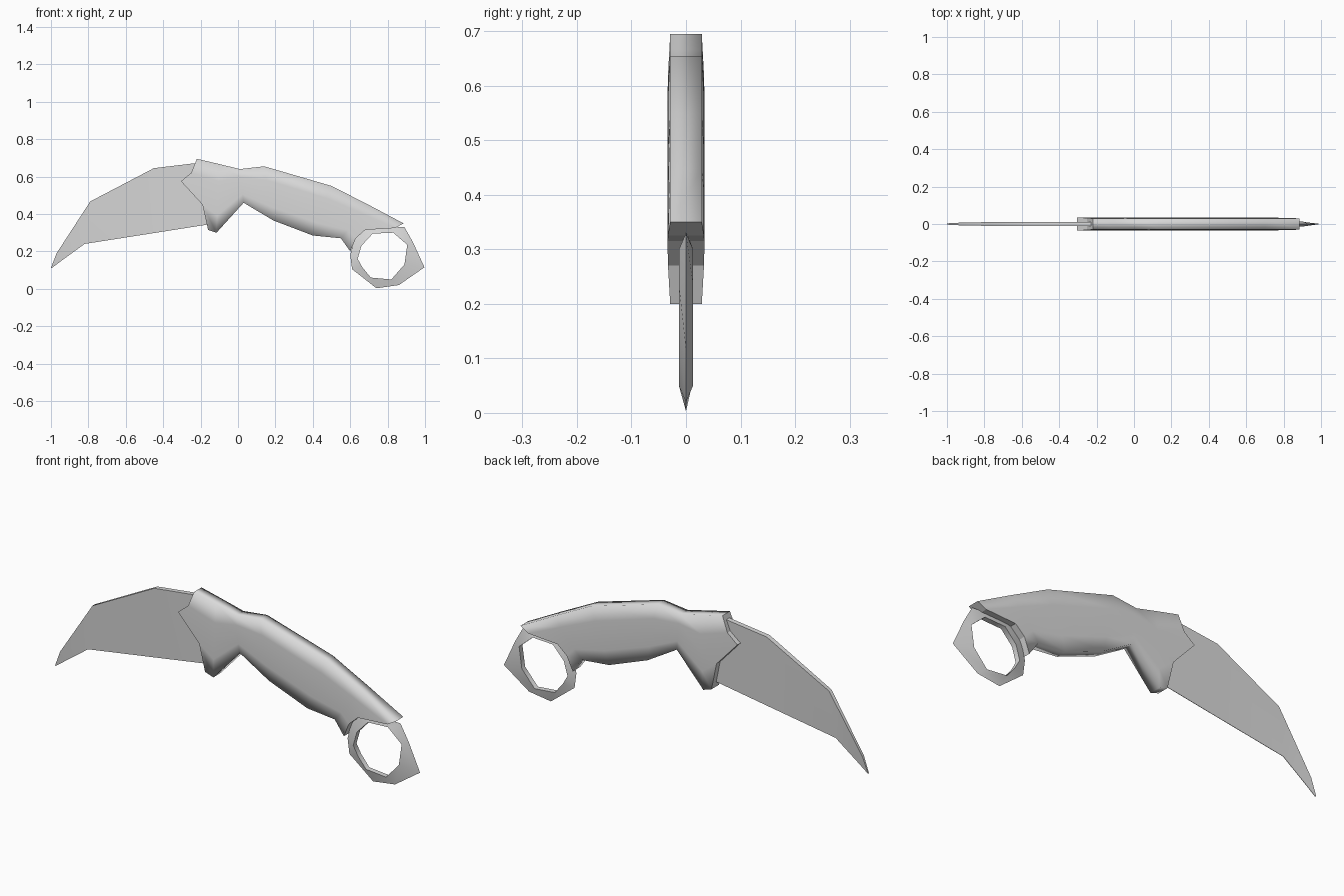
import bpy, bmesh
from mathutils import Vector

cube = bpy.data.objects.get("Cube")
if cube:
    bpy.data.objects.remove(cube, do_unlink=True)

steel = bpy.data.materials.new("light_grey")
steel.use_nodes = True
GREY = (0.7, 0.7, 0.7, 1)
steel.diffuse_color = GREY
steel.node_tree.nodes["Principled BSDF"].inputs["Base Color"].default_value = GREY


def finish(bm, name):
    """Turn a bmesh into a smooth shaded object."""
    bmesh.ops.recalc_face_normals(bm, faces=bm.faces)
    for f in bm.faces:
        f.smooth = True
    mesh = bpy.data.meshes.new(name)
    bm.to_mesh(mesh)
    bm.free()
    mesh.materials.append(steel)
    ob = bpy.data.objects.new(name, mesh)
    bpy.context.collection.objects.link(ob)
    return ob


def loft(sections, closed):
    """Skin rings of points; a closed loft joins the last ring to the first."""
    bm = bmesh.new()
    rings = [[bm.verts.new(p) for p in s] for s in sections]
    n = len(rings[0])
    pairs = list(zip(rings, rings[1:])) + ([(rings[-1], rings[0])] if closed else [])
    for a, b in pairs:
        for i in range(n):
            j = (i + 1) % n
            bm.faces.new((a[i], a[j], b[j], b[i]))
    if not closed:
        # End caps are strips between the two sides, with crisp borders
        for ring in (rings[0], rings[-1]):
            for i in range(n // 2 - 1):
                f = bm.faces.new((ring[i], ring[i + 1], ring[n - 2 - i], ring[n - 1 - i]))
                for e in f.edges:
                    if any(g not in (f,) for g in e.link_faces):
                        e.smooth = False
    return bm


# Blade: spine and cutting edge points with the spine's half thickness
blade_stations = [
    ((-1.0, 0.112), (-0.997, 0.11), 0.003),
    ((-0.97, 0.19), (-0.93, 0.16), 0.006),
    ((-0.79, 0.467), (-0.82, 0.24), 0.010),
    ((-0.45, 0.645), (-0.45, 0.298), 0.012),
    ((-0.2, 0.675), (-0.14, 0.347), 0.012),
]
sections = []
for (sx, sz), (ex, ez), t in blade_stations:
    sections.append([(sx, -t, sz), (ex, -0.001, ez), (ex, 0.001, ez), (sx, t, sz)])
blade = finish(loft(sections, False), "blade")

# Handle: columns running from the back edge to the belly
front_end = [(-0.22, 0.695), (-0.25, 0.62), (-0.305, 0.575), (-0.19, 0.45), (-0.16, 0.315)]
rear_end = [(0.885, 0.35), (0.84, 0.325), (0.68, 0.315), (0.63, 0.27), (0.6, 0.2)]
middle = [
    ((-0.1, 0.667), (-0.115, 0.3)),
    ((0.01, 0.64), (0.03, 0.46)),
    ((0.14, 0.655), (0.19, 0.365)),
    ((0.5, 0.55), (0.4, 0.285)),
    ((0.7, 0.448), (0.55, 0.27)),
]
columns = [front_end]
for top, low in middle:
    columns.append([Vector(top).lerp(Vector(low), i / 4) for i in range(5)])
columns.append(rear_end)
half_width = [0.029, 0.033, 0.034, 0.033, 0.029]
sections = []
for col in columns:
    side = [(p[0], -w, p[1]) for p, w in zip(col, half_width)]
    sections.append(side + [(x, -y, z) for x, y, z in reversed(side)])
handle = finish(loft(sections, False), "handle")

# Finger ring: flat inside, tapering to a ridge outside
inner = [(0.64, 0.16), (0.66, 0.23), (0.72, 0.295), (0.83, 0.3),
         (0.905, 0.235), (0.89, 0.13), (0.82, 0.05), (0.71, 0.06)]
outer = [(0.6, 0.18), (0.62, 0.26), (0.69, 0.335), (0.89, 0.33),
         (0.935, 0.25), (0.997, 0.115), (0.86, 0.02), (0.74, 0.003)]
outer_extra = (0.61, 0.105)
inner.append((0.665, 0.115))
outer.append(outer_extra)
sections = [[(i[0], -0.013, i[1]), (o[0], 0, o[1]), (i[0], 0.013, i[1])]
            for i, o in zip(inner, outer)]
ring = finish(loft(sections, True), "finger_ring")

# Keep hard corners on the blade and ring
for ob, angle in ((blade, 0.7), (ring, 1.0)):
    bpy.ops.object.select_all(action='DESELECT')
    ob.select_set(True)
    bpy.context.view_layer.objects.active = ob
    bpy.ops.object.shade_smooth_by_angle(angle=angle)
